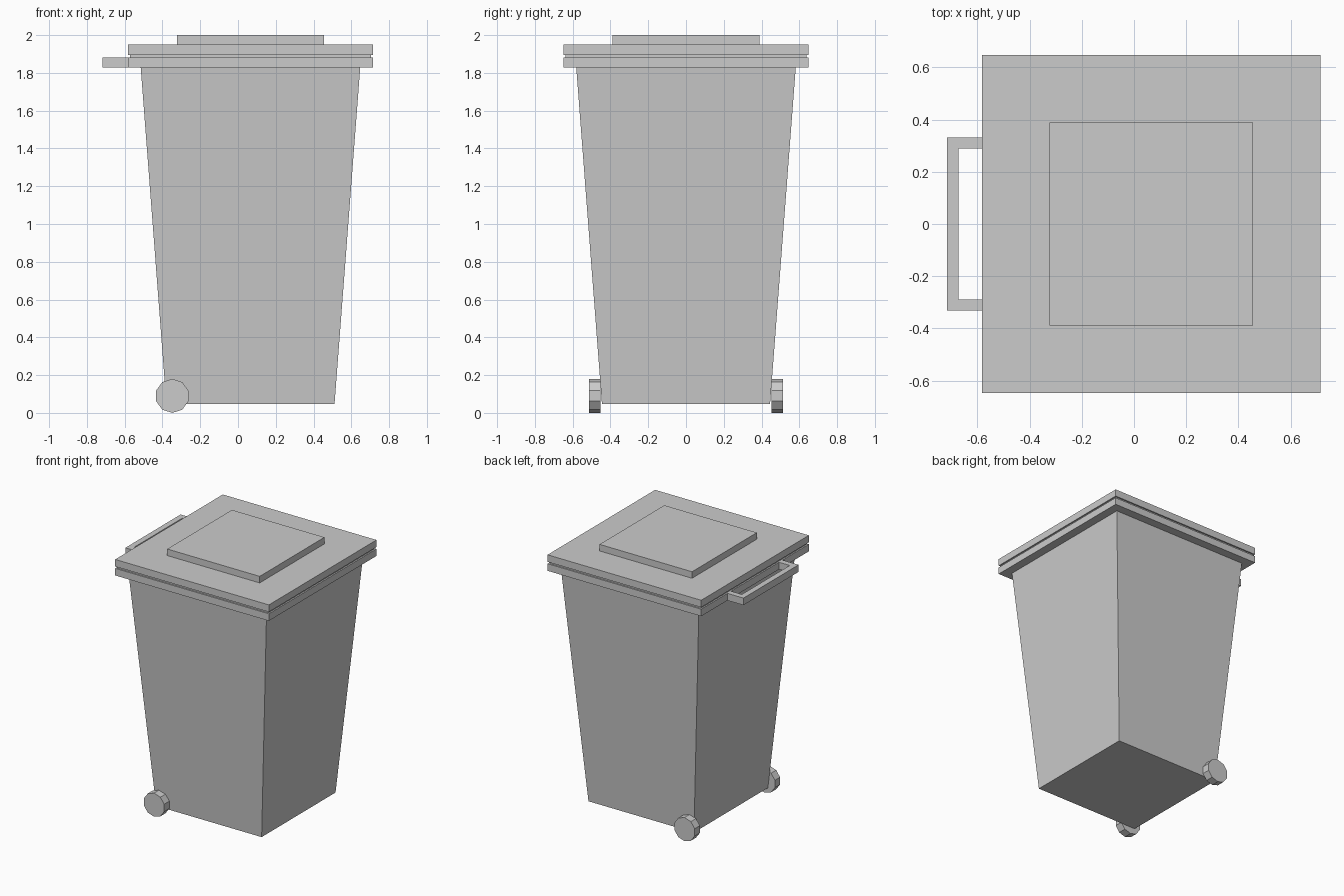
import bpy, bmesh, math
from mathutils import Matrix

if "Cube" in bpy.data.objects:
    bpy.data.objects.remove(bpy.data.objects["Cube"])

CX = 0.066  # centre line of the bin, offset by the rear handle


def finish(name, bm):
    bmesh.ops.recalc_face_normals(bm, faces=bm.faces)
    mesh = bpy.data.meshes.new(name)
    bm.to_mesh(mesh)
    bm.free()
    obj = bpy.data.objects.new(name, mesh)
    bpy.context.collection.objects.link(obj)
    return obj


def square_stack(name, levels):
    """Closed square solid from (half width, z) levels, bottom to top."""
    bm = bmesh.new()
    rings = [[bm.verts.new((CX + sx * h, sy * h, z))
              for sx, sy in ((-1, -1), (1, -1), (1, 1), (-1, 1))]
             for h, z in levels]
    for a, b in zip(rings, rings[1:]):
        for i in range(4):
            j = (i + 1) % 4
            bm.faces.new((a[i], a[j], b[j], b[i]))
    bm.faces.new(rings[0])
    bm.faces.new(rings[-1])
    return finish(name, bm)


# Tapered body with its projecting rim
square_stack("bin_body", [(0.445, 0.048), (0.581, 1.828), (0.648, 1.828), (0.648, 1.882)])

# Recessed seam between rim and lid
square_stack("lid_seam", [(0.637, 1.882), (0.637, 1.896)])

# Lid with raised square panel
square_stack("lid", [(0.648, 1.896), (0.648, 1.95), (0.39, 1.95), (0.39, 2.0)])

# U-shaped rear handle, extruded from its plan outline
x_rim, x_in, x_out = CX - 0.648, -0.673, -0.717
outline = [(x_rim, 0.332), (x_out, 0.332), (x_out, -0.332), (x_rim, -0.332),
           (x_rim, -0.289), (x_in, -0.289), (x_in, 0.289), (x_rim, 0.289)]
bm = bmesh.new()
base = bm.faces.new([bm.verts.new((x, y, 1.828)) for x, y in outline])
ext = bmesh.ops.extrude_face_region(bm, geom=[base], use_keep_orig=True)
top = [g for g in ext["geom"] if isinstance(g, bmesh.types.BMVert)]
bmesh.ops.translate(bm, verts=top, vec=(0, 0, 0.054))
finish("rear_handle", bm)

# Pair of ten-sided wheels with a vertex pointing down
for side, sy in (("front", -1), ("back", 1)):
    bm = bmesh.new()
    bmesh.ops.create_cone(bm, cap_ends=True, segments=10, radius1=0.09,
                          radius2=0.09, depth=0.062,
                          matrix=Matrix.Translation((-0.348, sy * 0.483, 0.09))
                          @ Matrix.Rotation(math.pi / 2, 4, 'X'))
    finish(side + "_wheel", bm)
